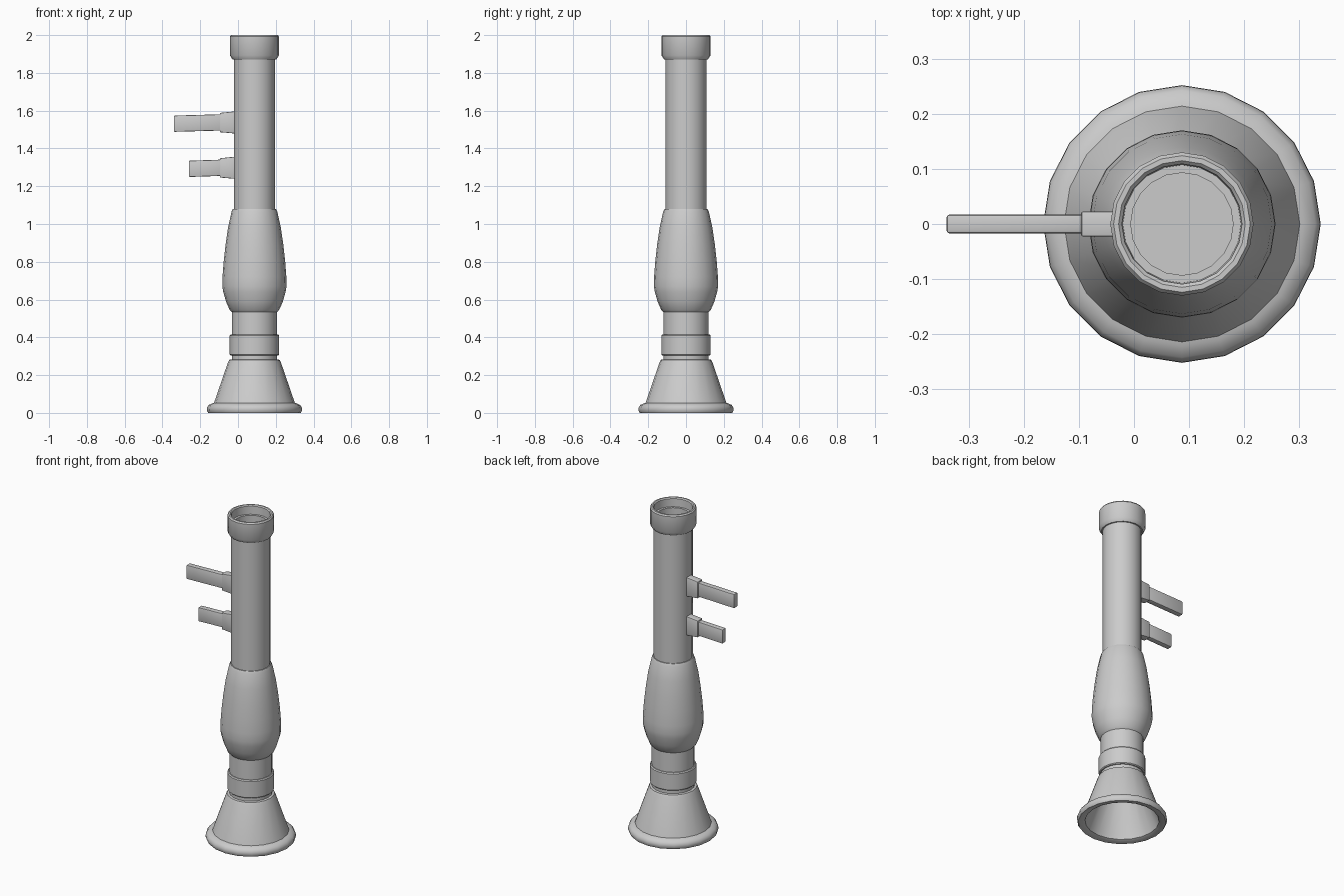
import bpy, bmesh, math

if "Cube" in bpy.data.objects:
    bpy.data.objects.remove(bpy.data.objects["Cube"])

CX = 0.087      # axis of the barrel
SIDES = 20


def finish(name, bm, angle=35):
    bmesh.ops.remove_doubles(bm, verts=bm.verts, dist=1e-5)
    bmesh.ops.recalc_face_normals(bm, faces=bm.faces)
    me = bpy.data.meshes.new(name)
    bm.to_mesh(me)
    bm.free()
    ob = bpy.data.objects.new(name, me)
    bpy.context.collection.objects.link(ob)
    bpy.ops.object.select_all(action='DESELECT')
    ob.select_set(True)
    bpy.context.view_layer.objects.active = ob
    bpy.ops.object.shade_smooth_by_angle(angle=math.radians(angle))
    return ob


def lathe(name, profile, closed=False):
    """Spin (radius, z) points around the barrel axis."""
    bm = bmesh.new()
    vs = [bm.verts.new((CX + r, 0, z)) for r, z in profile]
    es = [bm.edges.new(p) for p in zip(vs, vs[1:])]
    if closed:
        es.append(bm.edges.new((vs[-1], vs[0])))
    bmesh.ops.spin(bm, geom=vs + es, cent=(CX, 0, 0), axis=(0, 0, 1),
                   angle=math.tau, steps=SIDES, use_merge=False)
    return finish(name, bm)


def block(name, x0, x1, hy, z_left, z_right, bevel):
    """Box along x with different heights at its two ends."""
    bm = bmesh.new()
    bmesh.ops.create_cube(bm, size=2)
    for v in bm.verts:
        left = v.co.x < 0
        lo, hi = z_left if left else z_right
        v.co = (x0 if left else x1, v.co.y * hy, hi if v.co.z > 0 else lo)
    bmesh.ops.bevel(bm, geom=bm.edges[:], offset=bevel, segments=2,
                    profile=0.5, affect='EDGES')
    return finish(name, bm)


# Flared bell with rolled rim and hollow inside
lathe("bell", [(0, 0.285), (0.105, 0.27), (0.2, 0.03), (0.207, 0.008), (0.22, 0.002),
               (0.245, 0.0), (0.252, 0.012), (0.251, 0.028), (0.242, 0.042),
               (0.222, 0.051), (0.214, 0.053), (0.14, 0.268), (0.133, 0.281),
               (0.118, 0.284), (0, 0.286)])

# Neck and collar above the bell
lathe("neck", [(0, 0.281), (0.12, 0.281), (0.12, 0.545), (0, 0.545)])
lathe("collar", [(0.1, 0.305), (0.126, 0.305), (0.131, 0.31), (0.131, 0.409),
                 (0.126, 0.415), (0.1, 0.415)], closed=True)

# Swollen heat guard
lathe("heat_guard", [(0, 0.532), (0.118, 0.532), (0.132, 0.547), (0.15, 0.588),
                     (0.165, 0.64), (0.17, 0.67), (0.169, 0.72), (0.163, 0.80),
                     (0.153, 0.89), (0.14, 0.98), (0.121, 1.066), (0.114, 1.08),
                     (0, 1.08)])

# Straight tube with a recessed mouth
lathe("tube", [(0, 1.05), (0.109, 1.05), (0.109, 1.945), (0.093, 1.945),
               (0.093, 1.85), (0, 1.85)])

# Muzzle ring
lathe("muzzle_ring", [(0.1, 1.872), (0.117, 1.872), (0.13, 1.893), (0.13, 1.992),
                      (0.124, 2.0), (0.115, 2.0), (0.109, 1.994), (0.107, 1.94),
                      (0.1, 1.94)], closed=True)

# Two handles, each a mount and a grip bar
for label, zc, tip, drop in (("upper", 1.538, -0.34, 0.007), ("lower", 1.298, -0.26, 0.006)):
    block(label + "_mount", -0.096, 0.01, 0.023,
          (zc - 0.052, zc + 0.05), (zc - 0.061, zc + 0.061), 0.004)
    h = 0.043
    block(label + "_grip", tip, -0.08, 0.017,
          (zc - h - drop, zc + h - drop), (zc - h, zc + h), 0.005)
